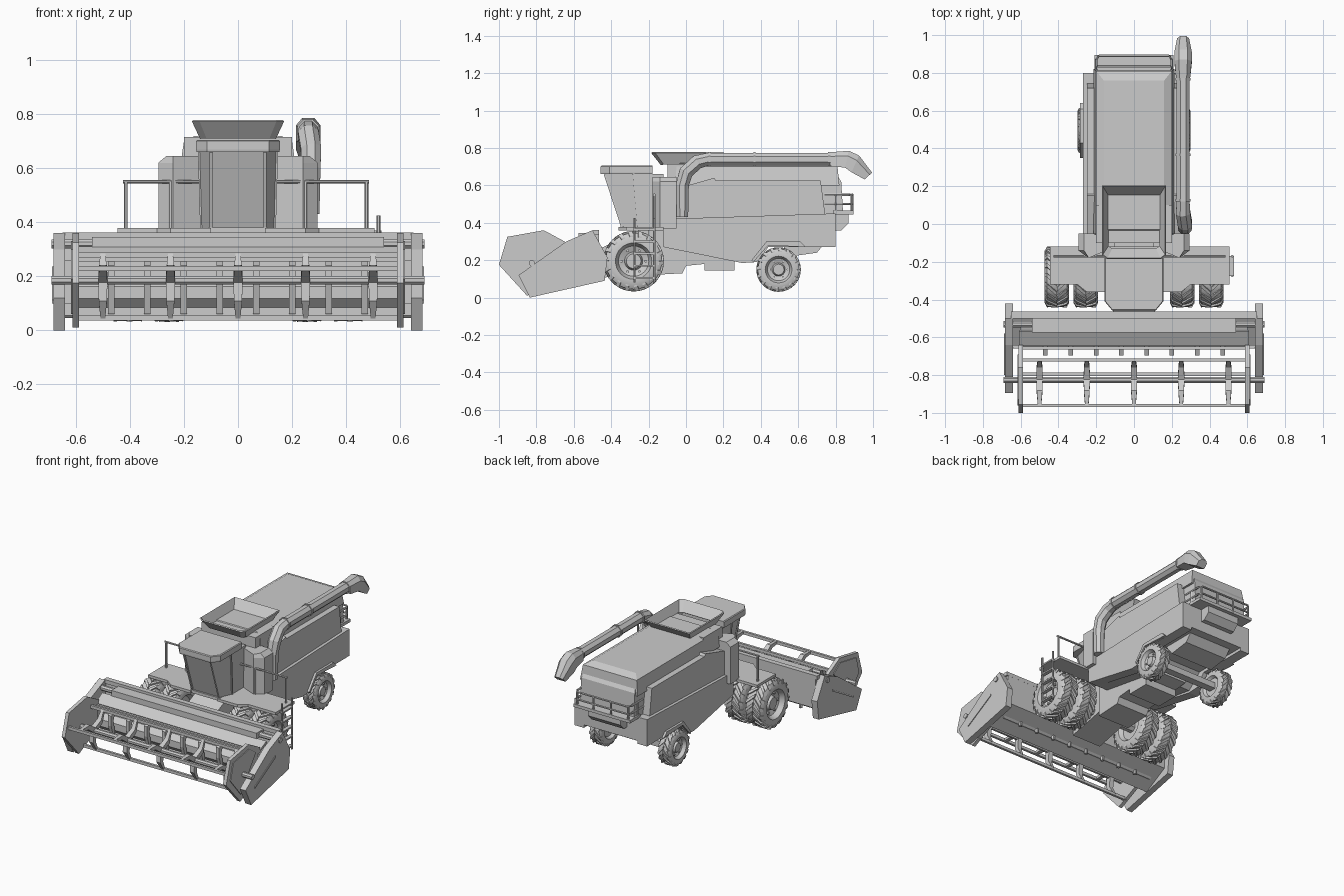
import bpy, bmesh, math
from mathutils import Vector, Matrix

cube = bpy.data.objects.get("Cube")
if cube:
    bpy.data.objects.remove(cube, do_unlink=True)

COLOR = (.6, .6, .6, 1)
grey = bpy.data.materials.new("light grey")
grey.use_nodes = True
grey.diffuse_color = COLOR
grey.node_tree.nodes["Principled BSDF"].inputs["Base Color"].default_value = COLOR

# Shared levels and extents
SIDES = (("right", -1), ("left", 1))
FRONT, BACK = -.12, .8
SILL, DECK, BELT, SHOULDER, ROOF = .27, .37, .45, .62, .715
CORE, BODY, HEADER = .2, .27, .6
RAIL, RAIL_THICK = .55, .007
CAB_BACK, CAB_TOP = -.18, .66
HEAD_BACK, HEAD_TOP = -.465, .36
AXLE_Y, AXLE_Z = -.28, .195
REEL_Y, REEL_Z, REEL_RADIUS = -.825, .185, .142


def finish(name, bm, smooth=False):
    bmesh.ops.recalc_face_normals(bm, faces=bm.faces)
    mesh = bpy.data.meshes.new(name)
    bm.to_mesh(mesh)
    bm.free()
    mesh.materials.append(grey)
    part = bpy.data.objects.new(name, mesh)
    bpy.context.collection.objects.link(part)
    if smooth:
        bpy.ops.object.select_all(action='DESELECT')
        part.select_set(True)
        bpy.context.view_layer.objects.active = part
        bpy.ops.object.shade_smooth_by_angle(angle=math.radians(40))
    return part


def add_loft(bm, loops, caps=True):
    rings = [[bm.verts.new(point) for point in loop] for loop in loops]
    for lower, upper in zip(rings, rings[1:]):
        for i in range(len(lower)):
            bm.faces.new((lower[i - 1], lower[i], upper[i], upper[i - 1]))
    if caps:
        bm.faces.new(rings[0])
        bm.faces.new(rings[-1])


def loft(name, loops, caps=True, smooth=False):
    bm = bmesh.new()
    add_loft(bm, loops, caps)
    return finish(name, bm, smooth)


def prism(name, start, end, profile):
    """Side profile of (y, z) points pulled along x."""
    loft(name, [[(x, y, z) for y, z in profile] for x in (start, end)])


def pair(name, start, end, profile):
    for label, side in SIDES:
        prism(f"{label}_{name}", side * start, side * end, profile)


def crossbar(name, half, y, z, depth, height):
    """Box across the model, centred on x = 0."""
    y0, y1, z0, z1 = y - depth / 2, y + depth / 2, z - height / 2, z + height / 2
    prism(name, -half, half, [(y0, z0), (y1, z0), (y1, z1), (y0, z1)])


def rect(half, front, back, z):
    return [(-half, front, z), (half, front, z), (half, back, z), (-half, back, z)]


def mirrored(half_plan, z):
    """Closed plan outline from its (x, y) points on the left."""
    return [(x, y, z) for x, y in half_plan] + [(-x, y, z) for x, y in reversed(half_plan)]


def tube(name, points, radii, sides=8):
    """Round bar following a path, with one radius or one per point."""
    points = [Vector(p) for p in points]
    if not isinstance(radii, list):
        radii = [radii] * len(points)
    loops = []
    for i, (point, radius) in enumerate(zip(points, radii)):
        along = (points[min(i + 1, len(points) - 1)] - points[max(i - 1, 0)]).normalized()
        helper = Vector((0, 0, 1)) if abs(along.x) > .5 else Vector((1, 0, 0))
        u = along.cross(helper).normalized()
        v = along.cross(u)
        turns = [math.tau * (k + .5) / sides for k in range(sides)]
        loops.append([point + radius * (math.cos(t) * u + math.sin(t) * v) for t in turns])
    loft(name, loops)


def rod(name, half, y, z, radius, sides=8):
    tube(name, [(-half, y, z), (half, y, z)], radius, sides)


def polar(x, y, z, radius, angle):
    return Vector((x, y + radius * math.cos(angle), z + radius * math.sin(angle)))


# Wheels: turned tyre and dished rim, with slanted lugs in a chevron
def wheel(name, x, y, z, radius, half, lugs, side):
    profile = [(-.6, .01), (-.6, .5), (-1, .6), (-1, .8), (-.8, .93), (.8, .93), (1, .8), (1, .6),
               (.5, .5), (.3, .3), (.7, .24), (.7, .01)]
    steps = 32
    loft(name + "_tyre", [[polar(x + side * half * across, y, z, radius * out, math.tau * i / steps)
                           for i in range(steps)] for across, out in profile], True, True)
    pitch = math.tau / lugs
    bm = bmesh.new()
    for i in range(lugs):
        for hand in (-1, 1):
            start = i + hand / 4
            rings = []
            for across, lead, out in ((0, 0, 1), (.8, .9, 1), (1, 1, .85)):
                corners = ((-.2, out - .1), (.2, out - .1), (.2, out), (-.2, out))
                rings.append([polar(x + hand * half * across, y, z, radius * r, -pitch * (start + lead + d))
                              for d, r in corners])
            add_loft(bm, rings)
    finish(name + "_lugs", bm)
    bm = bmesh.new()
    for i in range(6):
        centre = polar(x + side * half * .4, y, z, radius * .4, i * math.tau / 6)
        bmesh.ops.create_cone(bm, cap_ends=True, segments=6, radius1=radius / 20, radius2=radius / 20, depth=half / 3,
                              matrix=Matrix.Translation(centre) @ Matrix.Rotation(math.pi / 2, 4, 'Y'))
    finish(name + "_bolts", bm)


for label, side in SIDES:
    for place, x in (("inner", .255), ("outer", .408)):
        wheel(f"{label}_front_{place}_wheel", side * x, AXLE_Y, AXLE_Z, .162, .065, 18, side)
    wheel(label + "_rear_wheel", side * .255, .495, .15, .119, .045, 16, side)
rod("front_axle", .4, AXLE_Y, AXLE_Z, .035)
crossbar("rear_axle", .23, .495, .15, .05, .04)

# Main body with side panels
prism("body_core", -CORE, CORE, [(FRONT, SILL), (.3, CORE), (.4, .29), (BACK, .29), (BACK, SHOULDER), (FRONT, SHOULDER)])
loft("roof", [rect(.215, -.06, .82, .6), rect(CORE, -.05, .81, .7), rect(.16, -.03, .76, .72)])
loft("rear_hood", [rect(CORE, .7, .84, BELT), rect(CORE, .7, .83, SHOULDER), rect(.17, .7, .77, ROOF)])
crossbar("tank_neck", CORE, 0, .66, .2, .11)
pair("lower_panel", CORE, BODY, [(FRONT, SILL), (.3, .185), (.38, .19), (.44, SILL), (BACK, SILL),
                                 (BACK, BELT), (FRONT, .42)])
pair("upper_panel", CORE, .25, [(-.06, .4), (.75, .4), (.72, .625), (.16, .625), (.15, .64), (-.06, .58)])
pair("wheel_arch", CORE, .285, [(.36, .19), (.44, .28), (.64, SILL), (.61, .3), (.43, .3), (.35, CORE)])
for label, side in SIDES:
    loft(label + "_shoulder", [[(side * x, y, z) for x, y in ((.1, FRONT), (.24, -.18), (edge, -.14), (edge, -.05), (.1, -.05))]
                               for edge, z in ((.295, DECK), (.295, SHOULDER), (.265, .645))])

# Underside
prism("belly", -.12, .12, [(-.2, .12), (-.02, .13), (0, .17), (.1, .18), (.36, CORE), (.36, .3), (-.2, DECK)])
crossbar("sump", .12, .18, .17, .16, .05)
prism("straw_chute", -.16, .16, [(.5, .3), (.56, .22), (.7, .24), (.75, .3)])
prism("feeder_house", -.11, .11, [(HEAD_BACK, .1), (-.15, .17), (-.15, HEAD_TOP), (-.25, HEAD_TOP), (HEAD_BACK, .26)])

# Grain hopper: open flared tray
hopper = loft("grain_hopper", [mirrored([(half * .85, .01 - depth), (half, .01 - depth * .9), (half, .01 + depth)], z)
                               for half, depth, z in ((.135, .14, ROOF), (.165, .19, .778))], False)
hopper.modifiers.new("wall", 'SOLIDIFY').thickness = .008

# Cab: narrow nose, leaning windscreen, overhanging roof
loft("cab", [mirrored([(.1, nose), (wide, nose + lean), (wide, FRONT)], z)
             for nose, lean, wide, z in ((-.335, .08, .135, DECK), (-.43, .15, .143, CAB_TOP))])
loft("cab_roof", [mirrored([(.115, -.458 + inset), (.155 - inset, -.41), (.155 - inset, CAB_BACK)], CAB_TOP + rise)
                  for inset, rise in ((.002, 0), (0, .01), (0, .04), (.005, .045))])
for label, side in SIDES:
    for name, x, y, lean, spread in (("front", .1, -.34, .095, 0), ("door", .135, -.255, .025, .008)):
        tube(f"{label}_{name}_pillar", [(side * x, y, DECK), (side * (x + spread), y - lean, CAB_TOP)], RAIL_THICK, 4)
crossbar("cab_sill", .11, -.335, DECK, .03, .02)

# Platforms, handrails and ladder
for label, side, end in (("right", -1, .445), ("left", 1, .505)):
    outline = ((.1, FRONT), (end, FRONT), (end, -.32), (.3, -.32), (.25, -.36), (.1, -.36))
    loft(label + "_platform", [[(side * x, y, z) for x, y in outline] for z in (HEAD_TOP, .378)])
    tube(label + "_handrail", [(side * x, -.17, RAIL) for x in (.12, end - .02)], RAIL_THICK, 6)
    for x in (.25, end - .03):
        tube(label + "_rail_post", [(side * x, -.17, z) for z in (DECK, RAIL)], RAIL_THICK, 6)
LADDER = (-.275, -.17)
for y in LADDER:
    tube("ladder_rail", [(.52, y, .08), (.52, y, .425)], RAIL_THICK, 6)
for i in range(5):
    prism("ladder_step", .505, .53, [(y, .1 + i * .065 + rise) for y, rise in zip(LADDER + LADDER[::-1], (0, 0, .01, .01))])

# Rear deck and railing
crossbar("rear_bumper", .21, .84, .455, .11, .02)
prism("rear_box", -.12, .12, [(BACK, HEAD_TOP), (.83, HEAD_TOP), (.87, .4), (.87, BELT), (BACK, BELT)])
railing = mirrored([(.185, .89), (CORE, .87), (CORE, .74)], 0)
for z in (.5, RAIL):
    tube("rear_railing", [(x, y, z) for x, y, _ in railing[2::-1] + railing[:2:-1]], RAIL_THICK, 6)
for label, side in SIDES:
    for x, y in ((CORE, BACK), (.19, .885), (.065, .89)):
        tube(label + "_rear_rail_post", [(side * x, y, z) for z in (BELT, RAIL)], RAIL_THICK, 6)

# Unloading auger and spout
AUGER_X, AUGER_Z, AUGER_R = .26, .74, .037
tube("unloading_auger", [(BODY, -.02, .43), (BODY, -.02, .6), (BODY, 0, .67), (AUGER_X, .06, .725),
                         (AUGER_X, .12, AUGER_Z), (AUGER_X, .8, AUGER_Z)], [.034, .038, .041, .041, AUGER_R, AUGER_R])
for y in (.12, .36, .76):
    tube("auger_collar", [(AUGER_X, y, AUGER_Z), (AUGER_X, y + .012, AUGER_Z)], .043)
section = ((-1, -1), (1, -1), (1, .4), (.5, 1), (-.5, 1), (-1, .4))
loft("spout", [[(AUGER_X + u * wide, y + v * lean, z + v * tall) for u, v in section]
               for y, z, wide, lean, tall in ((.77, AUGER_Z, AUGER_R, 0, AUGER_R), (.86, AUGER_Z, .046, .01, .045),
                                              (.905, ROOF, .046, .02, .045), (.975, .65, .032, .02, .018))])

# Header trough, beams and crop fingers
prism("header_trough", -.64, .64, [(HEAD_BACK, HEAD_TOP), (HEAD_BACK, .14), (-.64, .045), (-.65, .055), (-.5, .15), (-.49, HEAD_TOP)])
crossbar("header_top_beam", .65, -.482, .349, .035, .026)
crossbar("header_front_beam", .54, -.537, .325, .075, .04)
prism("header_hood", -.61, .61, [(-.57, .31), (-.645, SILL), (-.64, .26), (-.56, .295)])
rod("drive_shaft", .69, -.53, .32, .018)
rod("cross_auger", HEADER, -.58, .14, .06)
crossbar("finger_bar", HEADER, -.657, .262, .015, .015)
for i in range(8):
    x = (i - 3.5) * .134
    prism("crop_finger", x - .012, x + .012, [(-.65, .26), (-.695, .24), (-.695, .17), (-.66, .06), (-.645, .06), (-.67, .2)])
    tube("trough_bolt", [(x, -.55, .07), (x, -.55, .1)], .012, 6)

# Three-bar reel with curved arms
rod("reel_shaft", .69, REEL_Y, REEL_Z, .017)
for spoke in range(3):
    angle = math.radians(42) + spoke * math.tau / 3
    tip = polar(0, REEL_Y, REEL_Z, REEL_RADIUS, angle)
    crossbar("reel_bar", HEADER, tip.y, tip.z, .016, .02)
    for i in range(5):
        rings = []
        for reach, bend, wide in ((0, 0, .017), (.55, -.3, .015), (1, 0, .009)):
            turn = angle + bend
            centre = polar((i - 2) / 4, REEL_Y, REEL_Z, reach * REEL_RADIUS, turn)
            thick, across = polar(0, 0, 0, wide, turn + math.pi / 2), Vector((wide, 0, 0))
            rings.append([centre - across - thick, centre + across - thick, centre + across + thick, centre - across + thick])
        loft("reel_arm", rings)

# End plates and crop dividers
pair("end_plate", .64, .683, [(-.5, HEAD_TOP), (-.42, .215), (-.435, .09), (-.835, 0), (-.895, .12), (-.64, .3)])
pair("divider", .588, .612, [(-1, .175), (-.955, .325), (-.76, HEAD_TOP), (-.64, .295), (-.66, .1), (-.85, .01)])
pair("divider_face", .61, .617, [(-.96, .19), (-.93, .3), (-.76, .33), (-.69, .28), (-.85, .06)])
pair("rib", .68, .688, [(-.8, .1), (-.58, .225), (-.58, .237), (-.8, .112)])
pair("link", HEADER, .66, [(-.66, .1), (-.64, .1), (-.64, .26), (-.66, .26)])
